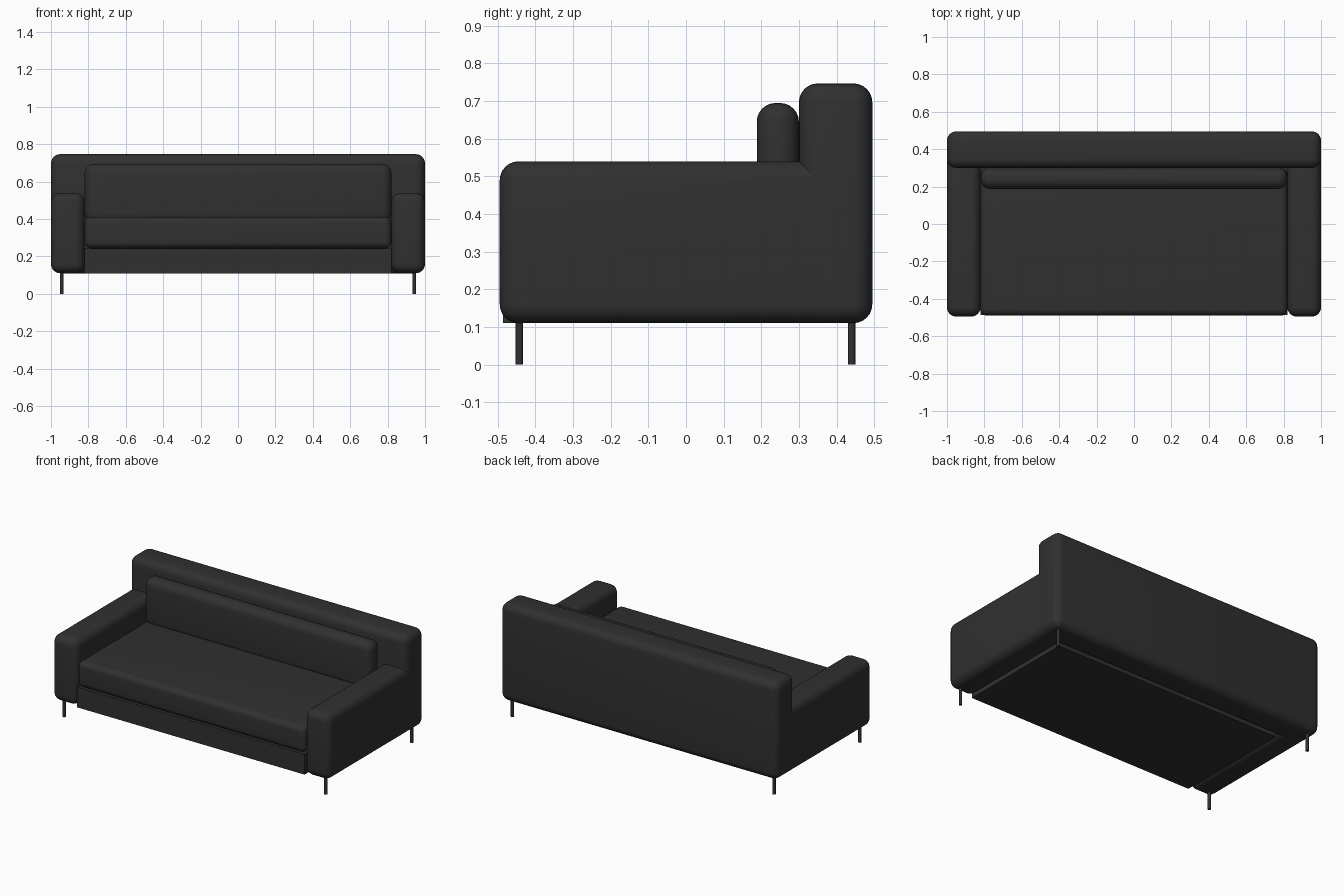
import bpy
import bmesh
from math import radians
from mathutils import Vector

default = bpy.data.objects.get("Cube")
if default:
    bpy.data.objects.remove(default, do_unlink=True)


def make_material(name, value):
    mat = bpy.data.materials.new(name)
    mat.use_nodes = True
    color = (value, value, value, 1)
    mat.diffuse_color = color
    mat.node_tree.nodes["Principled BSDF"].inputs["Base Color"].default_value = color
    return mat


charcoal = make_material("charcoal fabric", 0.03)


def finish(obj):
    obj.data.materials.append(charcoal)
    bpy.ops.object.select_all(action="DESELECT")
    obj.select_set(True)
    bpy.context.view_layer.objects.active = obj
    bpy.ops.object.shade_smooth_by_angle(angle=radians(35))


def box(name, low, high, radius=0):
    """Box between two corners, with rounded edges if a radius is given."""
    low, high = Vector(low), Vector(high)
    size, center = high - low, (low + high) / 2
    bm = bmesh.new()
    bmesh.ops.create_cube(bm, size=1)
    bmesh.ops.scale(bm, vec=size, verts=bm.verts)
    if radius:
        bmesh.ops.bevel(bm, geom=bm.edges[:], offset=radius, segments=6,
                        profile=0.5, affect="EDGES")
    mesh = bpy.data.meshes.new(name)
    bm.to_mesh(mesh)
    bm.free()
    obj = bpy.data.objects.new(name, mesh)
    obj.location = center
    bpy.context.collection.objects.link(obj)
    finish(obj)


BOTTOM = 0.11
INNER = 0.82

# Upholstered frame: the arms run into the backrest
box("backrest", (-1, 0.3, BOTTOM), (1, 0.495, 0.747), 0.05)
box("left_arm", (INNER, -0.495, BOTTOM), (1, 0.43, 0.54), 0.05)
box("right_arm", (-1, -0.495, BOTTOM), (-INNER, 0.43, 0.54), 0.05)

# Seat base and cushions
box("seat_base", (-INNER, -0.486, BOTTOM), (INNER, 0.302, 0.243))
box("seat_cushion", (-INNER, -0.49, 0.243), (INNER, 0.302, 0.412), 0.035)
box("back_cushion", (-INNER, 0.188, 0.38), (INNER, 0.3, 0.695), 0.05)

# Thin round legs
for side, x in (("left", 0.943), ("right", -0.943)):
    for end, y in (("front", -0.443), ("back", 0.44)):
        bpy.ops.mesh.primitive_cylinder_add(
            vertices=16, radius=0.01, depth=0.13, location=(x, y, 0.065))
        leg = bpy.context.object
        leg.name = f"{end}_{side}_leg"
        finish(leg)
